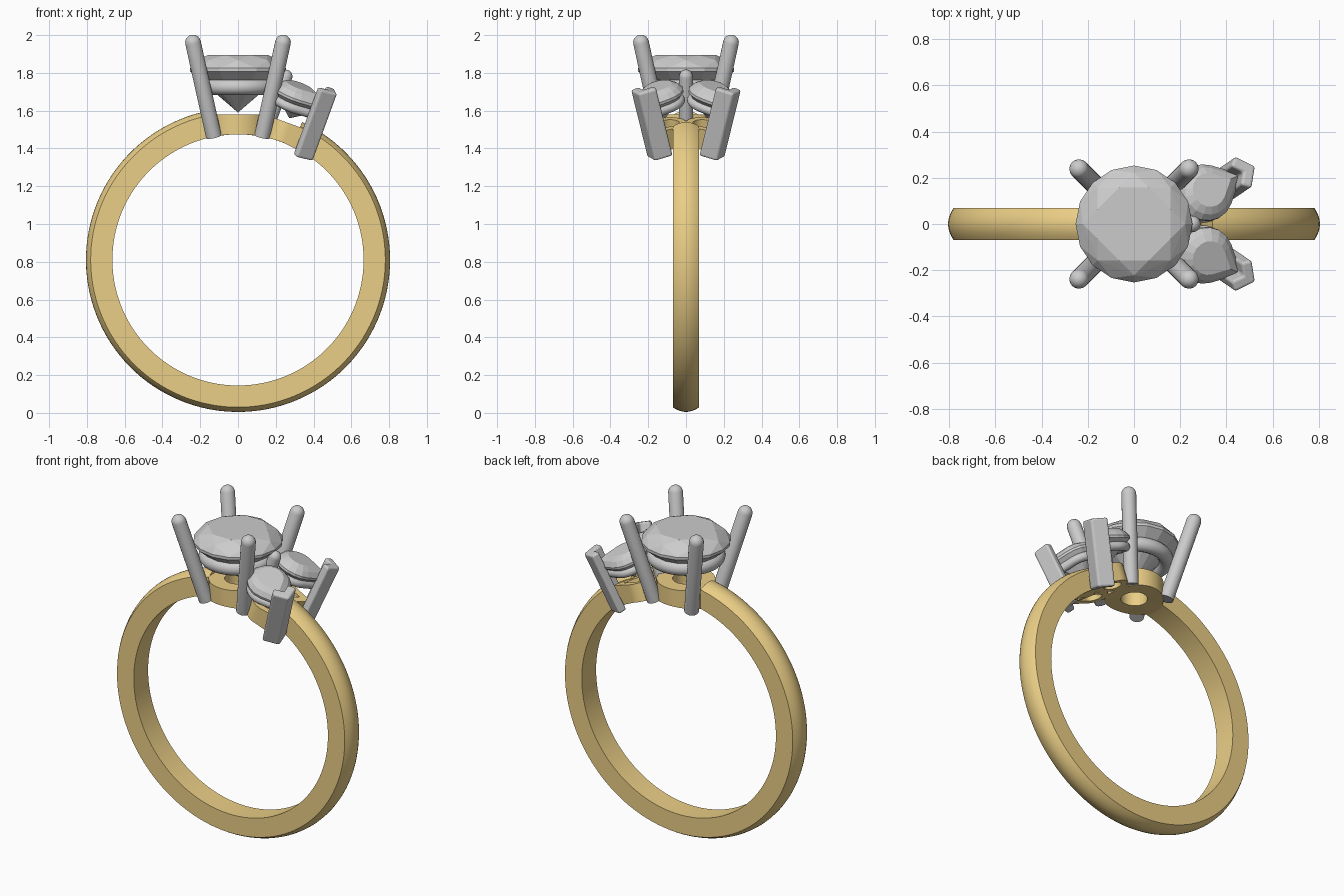
import bpy, bmesh
from math import sin, cos, pi, radians, sqrt, acos
from mathutils import Matrix, Vector

if "Cube" in bpy.data.objects:
    bpy.data.objects.remove(bpy.data.objects["Cube"])

ZC, RI, RO = 0.81, 0.665, 0.805          # finger hole centre, inner and outer radius
gold = bpy.data.materials.new("gold")
gold.diffuse_color = (0.83, 0.62, 0.24, 1)
gold.use_nodes = True
gold.node_tree.nodes["Principled BSDF"].inputs["Base Color"].default_value = gold.diffuse_color

# frames: side cluster is turned around the finger, each pear also leans outward
SIDE = Matrix.Translation((0, 0, ZC)) @ Matrix.Rotation(radians(20), 4, 'Y')
YAW = Matrix.Rotation(radians(25), 4, 'Z')
PEAR = (SIDE @ Matrix.Translation((-0.01, 0.135, 0.925))
        @ Matrix.Rotation(radians(-13), 4, 'X') @ YAW)


def finish(name, bm, mat=None, smooth=True, mirror=False, bevel=0):
    bmesh.ops.recalc_face_normals(bm, faces=bm.faces)
    me = bpy.data.meshes.new(name)
    bm.to_mesh(me)
    bm.free()
    ob = bpy.data.objects.new(name, me)
    bpy.context.collection.objects.link(ob)
    if mat:
        me.materials.append(mat)
    if smooth:
        bpy.ops.object.select_all(action='DESELECT')
        ob.select_set(True)
        bpy.context.view_layer.objects.active = ob
        bpy.ops.object.shade_smooth_by_angle(angle=radians(35))
    if bevel:
        b = ob.modifiers.new("bevel", 'BEVEL')
        b.width, b.segments = bevel, 3
    if mirror:
        m = ob.modifiers.new("mirror", 'MIRROR')
        m.use_axis = (False, True, False)
        m.use_clip = False
        m.merge_threshold = 0.00001
    return ob


def loft(name, rings, closed=False, M=Matrix(), **kw):
    """Skin a list of equal closed rings; cap the ends unless closed."""
    bm = bmesh.new()
    vs = [[bm.verts.new(M @ Vector(p)) for p in r] for r in rings]
    n = len(rings[0])
    for i in range(len(vs) if closed else len(vs) - 1):
        a, b = vs[i], vs[(i + 1) % len(vs)]
        for j in range(n):
            k = (j + 1) % n
            bm.faces.new((a[j], a[k], b[k], b[j]))
    if not closed:
        bm.faces.new(vs[0])
        bm.faces.new(vs[-1])
    return finish(name, bm, **kw)


def circle(r, n, off=0.0):
    return [(r * cos(2 * pi * (i + off) / n), r * sin(2 * pi * (i + off) / n))
            for i in range(n)]


def pear(r, d, n):
    """Teardrop outline with its tip at (d, 0)."""
    a = acos(r / d)
    return [(d, 0)] + [(r * cos(a + t), r * sin(a + t))
                       for t in [(2 * pi - 2 * a) * i / n for i in range(n + 1)]]


def at(outline, s, z):
    return [(x * s, y * s, z) for x, y in outline]


def gem(name, pts, M, mirror=False):
    bm = bmesh.new()
    for p in pts:
        bm.verts.new(M @ Vector(p))
    bmesh.ops.convex_hull(bm, input=bm.verts)
    bmesh.ops.dissolve_limit(bm, angle_limit=radians(1), verts=bm.verts, edges=bm.edges)
    finish(name, bm, smooth=False, mirror=mirror)


def rail(name, outline, size, r, z, M, mirror=False):
    rings = [at(outline, 1 + r / size * cos(t), z + r * sin(t))
             for t in [2 * pi * i / 14 for i in range(14)]]
    loft(name, rings, closed=True, M=M, mirror=mirror)


def prong(name, p, q, r):
    """Round rod from p to q with a domed tip."""
    p, q = Vector(p), Vector(q)
    L = (q - p).length
    M = Matrix.Translation(p) @ (q - p).to_track_quat('Z', 'Y').to_matrix().to_4x4()
    c = circle(1, 20)
    rings = [at(c, r, 0)] + [at(c, r * cos(t), L - r + r * sin(t))
                             for t in [radians(a) for a in (0, 18, 36, 54, 70, 83)]]
    loft(name, rings, M=M)


def seat(name, outline, hole, top, M, mirror=False):
    """Pierced plate whose underside follows the finger hole."""
    under = lambda o: [(x, y, sqrt(RI ** 2 - x * x)) for x, y in o]
    rings = [at(outline, 1, top), at(hole, 1, top), under(hole), under(outline)]
    loft(name, rings, closed=True, M=M, mat=gold, mirror=mirror)


# shank: domed outside, open at the top where the seats sit
section = [(RI, -0.07), (0.78, -0.07)]
section += [(0.78 + 0.025 * (1 - (y / 0.07) ** 2), y)
            for y in (-0.055, -0.035, -0.018, 0, 0.018, 0.035, 0.055)]
section += [(0.78, 0.07), (RI, 0.07)]
N = 110
angles = [radians(25 + (349 - 25) * i / N) for i in range(N + 1)]
loft("shank", [[(r * sin(a), y, ZC + r * cos(a)) for r, y in section] for a in angles],
     mat=gold)

# gold seats
seat("centre_seat", circle(0.165, 48), circle(0.075, 48), 0.77,
     Matrix.Translation((0, 0, ZC)))


def side_outline(r, d):
    m = Matrix.Translation((0, 0.085, 0)) @ YAW
    return [tuple((m @ Vector((x, y, 0))).xy) for x, y in pear(r, d, 28)]


seat("side_seats", side_outline(0.088, 0.155), side_outline(0.05, 0.088), 0.772,
     SIDE, mirror=True)

# round centre stone, rail and prongs
gem("centre_stone",
    at(circle(1, 8, 0.5), 0.17, 1.895) + at(circle(1, 8), 0.222, 1.867)
    + at(circle(1, 16), 0.253, 1.825) + at(circle(1, 16), 0.253, 1.808)
    + at(circle(1, 8), 0.12, 1.695) + [(0, 0, 1.59)], Matrix())
rail("centre_rail", circle(0.18, 48), 0.18, 0.042, 1.725, Matrix())
for sx in (-1, 1):
    for sy in (-1, 1):
        prong("centre_prong", (sx * 0.128, sy * 0.128, 1.463),
              (sx * 0.247, sy * 0.247, 2.0), 0.042)

# pear side stones and rails
p = pear(0.125, 0.19, 13)
gem("side_stones", at(p, 0.6, 0.055) + at(p, 0.84, 0.035) + at(p, 1, 0.008)
    + at(p, 1, -0.006) + [(0.01, 0, -0.13)], PEAR, mirror=True)
rail("side_rails", pear(0.095, 0.145, 32), 0.095, 0.026, -0.05, PEAR, mirror=True)

# shared prong between the pears
prong("shared_prong", SIDE @ Vector((-0.095, 0, 0.68)), SIDE @ Vector((-0.095, 0, 1.035)), 0.036)

# V prongs holding the pear tips
ca, sa, L, t, ax = cos(radians(51)), sin(radians(51)), 0.1, 0.05, 0.225
arm = [(ax - L * ca, L * sa), (ax - L * ca - t * sa, L * sa - t * ca)]
vee = [(ax, 0), arm[0], arm[1], (ax - t / sa, 0), (arm[1][0], -arm[1][1]), (arm[0][0], -arm[0][1])]
loft("v_prongs", [at(vee, 1, -0.285), at(vee, 1, 0.105)], M=PEAR, smooth=False,
     mirror=True, bevel=0.012)
